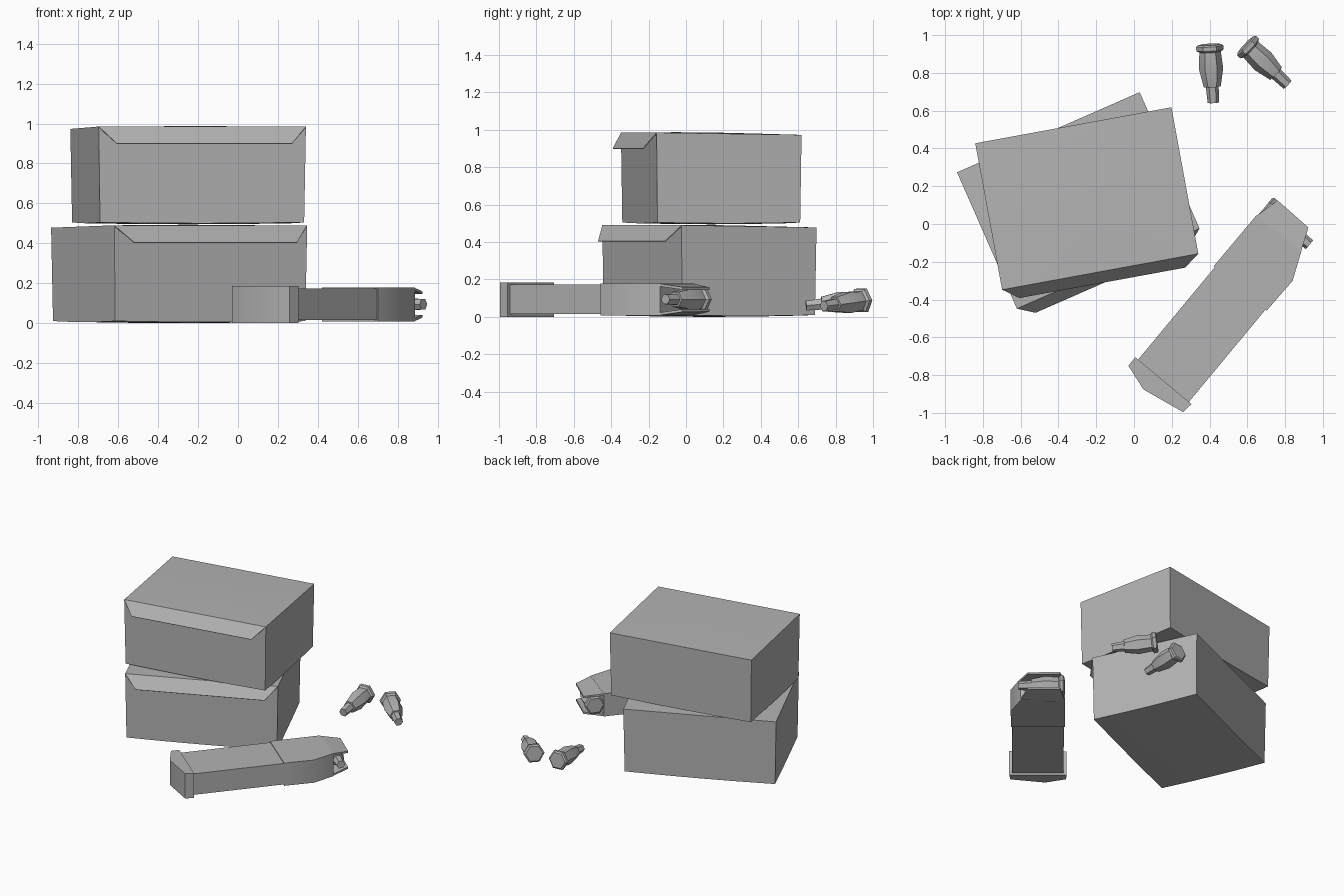
import bpy, bmesh, math
from mathutils import Vector, Matrix

if "Cube" in bpy.data.objects:
    bpy.data.objects.remove(bpy.data.objects["Cube"], do_unlink=True)

GREY = (0.45, 0.45, 0.45, 1)
grey = bpy.data.materials.new("plain grey")
grey.use_nodes = True
grey.diffuse_color = GREY
grey.node_tree.nodes["Principled BSDF"].inputs["Base Color"].default_value = GREY


def finish(name, bm, matrix, smooth=30):
    bmesh.ops.recalc_face_normals(bm, faces=bm.faces)
    mesh = bpy.data.meshes.new(name)
    bm.to_mesh(mesh)
    bm.free()
    mesh.materials.append(grey)
    obj = bpy.data.objects.new(name, mesh)
    bpy.context.collection.objects.link(obj)
    obj.matrix_world = matrix
    bpy.ops.object.select_all(action='DESELECT')
    obj.select_set(True)
    bpy.context.view_layer.objects.active = obj
    bpy.ops.object.shade_smooth_by_angle(angle=math.radians(smooth))
    return obj


def prism(name, outline, low, high, matrix):
    """Extrude an outline; low and high give the z of each point."""
    bm = bmesh.new()
    bottom = [bm.verts.new((x, y, low(x))) for x, y in outline]
    top = [bm.verts.new((x, y, high(x))) for x, y in outline]
    bm.faces.new(bottom)
    bm.faces.new(top)
    for i in range(len(outline)):
        j = (i + 1) % len(outline)
        bm.faces.new((bottom[i], bottom[j], top[j], top[i]))
    return finish(name, bm, matrix)


# Cardboard boxes, slightly bulged, each with a tapered closing flap
HALF_W, HALF_D, HEIGHT = 0.528, 0.394, 0.49


def carton(name, x, y, z, degrees):
    matrix = Matrix.Translation((x, y, z)) @ Matrix.Rotation(math.radians(degrees), 4, 'Z')
    bm = bmesh.new()
    bmesh.ops.create_cube(bm, size=2)
    bmesh.ops.subdivide_edges(bm, edges=bm.edges[:], cuts=3, use_grid_fill=True)
    for v in bm.verts:
        u, w, t = v.co
        low = 0.005 * (u * u + w * w)
        high = HEIGHT - 0.006 * (w + 1) + 0.007 * (1 - u * u) * (1 - w * w)
        k = (t + 1) / 2
        taper = 0.985 + 0.015 * k
        v.co = (u * HALF_W * taper, w * HALF_D * taper, low + (high - low) * k)
    finish(name, bm, matrix)

    bm = bmesh.new()
    hinge, edge = -HALF_D, -HALF_D - 0.06
    rim = HALF_W - 0.082
    quad = [(-HALF_W, hinge, HEIGHT), (HALF_W, hinge, HEIGHT),
            (rim, edge, HEIGHT - 0.085), (-rim, edge, HEIGHT - 0.085)]
    outer = [bm.verts.new(p) for p in quad]
    inner = [bm.verts.new((p[0], p[1] + 0.003, p[2] - 0.003)) for p in quad]
    bm.faces.new(outer)
    bm.faces.new(inner)
    for i in range(4):
        j = (i + 1) % 4
        bm.faces.new((outer[i], outer[j], inner[j], inner[i]))
    finish(name + "_flap", bm, matrix)


carton("lower_box", -0.295, 0.125, 0, 23.7)
carton("upper_box", -0.25, 0.135, 0.495, 10.4)

# Magazine lying flat: local x runs to the feed end, local y to the back spine
mag = Matrix.Translation((0.02, -0.72, 0)) @ Matrix.Rotation(math.radians(50.3), 4, 'Z')


def flat(value):
    return lambda x: value


prism("magazine_base",
      [(-0.055, 0.019), (0.003, 0.019), (0.002, -0.368), (-0.059, -0.36), (-0.101, -0.123)],
      flat(0), flat(0.185), mag)
prism("magazine_body", [(0, 0), (0.65, 0), (0.65, -0.35), (0, -0.35)],
      flat(0.015), flat(0.172), mag)
prism("magazine_collar",
      [(0.638, 0.008), (0.99, 0.006), (1.0, -0.297), (0.846, -0.363), (0.638, -0.358)],
      flat(0.008), flat(0.178), mag)

# Feed lips bend gently toward the cartridge
lip = [(0.98, 0.006), (1.123, -0.03), (1.117, -0.247), (0.99, -0.299)]


def bend(x):
    return max(0, x - 1.0) * 0.16


prism("upper_feed_lip", lip, lambda x: 0.164 - bend(x), lambda x: 0.178 - bend(x), mag)
prism("lower_feed_lip", lip, lambda x: 0.008 + bend(x), lambda x: 0.022 + bend(x), mag)

# Cartridges: six-sided profile as (distance from base, radius)
PROFILE = [(0, 0.06), (0.008, 0.072), (0.03, 0.072), (0.04, 0.057), (0.13, 0.064),
           (0.225, 0.045), (0.226, 0.034), (0.31, 0.03)]


def cartridge(name, base, tip, sides=6):
    base, tip = Vector(base), Vector(tip)
    matrix = Matrix.Translation(base) @ (tip - base).to_track_quat('Z', 'Y').to_matrix().to_4x4()
    bm = bmesh.new()
    rings = []
    for z, r in PROFILE:
        angles = [math.tau * i / sides for i in range(sides)]
        rings.append([bm.verts.new((r * math.cos(a), r * math.sin(a), z)) for a in angles])
    for a, b in zip(rings, rings[1:]):
        for i in range(sides):
            j = (i + 1) % sides
            bm.faces.new((a[i], a[j], b[j], b[i]))
    bm.faces.new(rings[0])
    bm.faces.new(rings[-1])
    finish(name, bm, matrix, 35)


cartridge("loose_cartridge_a", (0.40, 0.95, 0.09), (0.42, 0.64, 0.06))
cartridge("loose_cartridge_b", (0.59, 0.95, 0.09), (0.80, 0.75, 0.06))
cartridge("loaded_cartridge", mag @ Vector((1.05, 0, 0.094)), mag @ Vector((1.05, -0.31, 0.094)))
